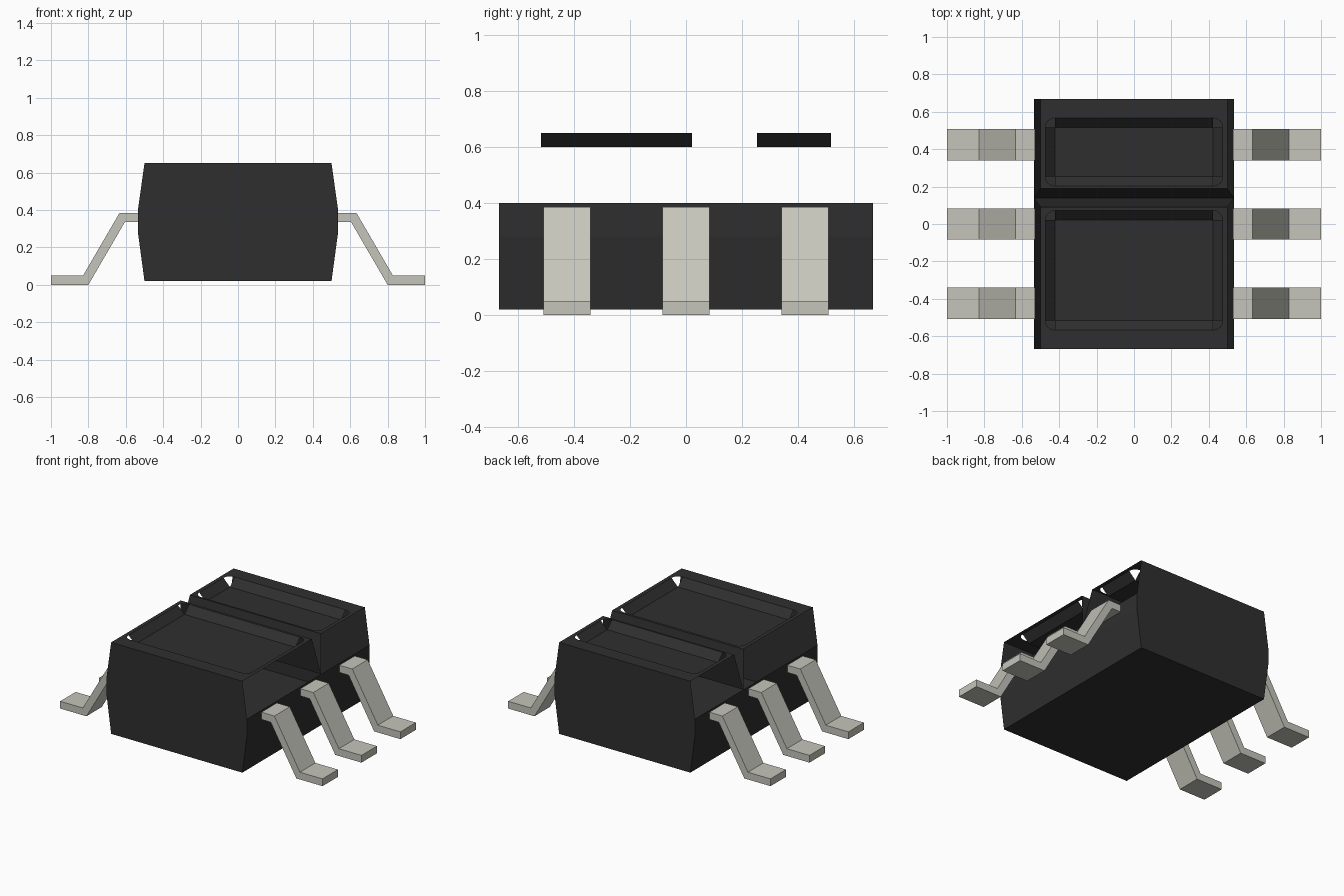
import bpy, bmesh, math
from mathutils import Vector

if "Cube" in bpy.data.objects:
    bpy.data.objects.remove(bpy.data.objects["Cube"], do_unlink=True)


def material(name, colour):
    m = bpy.data.materials.new(name)
    m.use_nodes = True
    m.diffuse_color = (*colour, 1)
    bsdf = next(n for n in m.node_tree.nodes if n.type == 'BSDF_PRINCIPLED')
    bsdf.inputs["Base Color"].default_value = (*colour, 1)
    bsdf.inputs["Roughness"].default_value = 0.6
    return m


BLACK = material("black_plastic", (0.028, 0.028, 0.028))
METAL = material("tinned_metal", (0.56, 0.56, 0.5))


def finish(name, bm, mat):
    bmesh.ops.remove_doubles(bm, verts=bm.verts, dist=0.0005)
    mesh = bpy.data.meshes.new(name)
    bm.to_mesh(mesh)
    bm.free()
    mesh.materials.append(mat)
    ob = bpy.data.objects.new(name, mesh)
    bpy.context.scene.collection.objects.link(ob)
    return ob


def face(bm, points, facing):
    """Add one flat face whose normal points along facing."""
    f = bm.faces.new([bm.verts.new(p) for p in points])
    f.normal_update()
    if f.normal.dot(Vector(facing)) < 0:
        f.normal_flip()


def loop(bm, points):
    verts = [bm.verts.new(p) for p in points]
    return [bm.edges.new((v, verts[i - 1])) for i, v in enumerate(verts)]


# Body dimensions
TOP_X, MID_X = 0.5, 0.535
BASE, WAIST, SHOULDER, TOP = 0.02, 0.28, 0.4, 0.65
END = 0.667
GROOVE_Y, GROOVE_HALF = 0.14, 0.05
POCKET_X, SLOPE = 0.473, 0.05


# Body shell: two ends, base and lower sides; the upper sides are open
bm = bmesh.new()
half = [(TOP_X, BASE), (MID_X, WAIST), (MID_X, SHOULDER), (TOP_X, TOP)]
outline = half + [(-x, z) for x, z in reversed(half)]
for s in (-1, 1):
    face(bm, [(x, s * END, z) for x, z in outline], (0, s, 0))
    for (xa, za), (xb, zb) in zip(half[:2], half[1:3]):
        face(bm, [(s * xa, -END, za), (s * xa, END, za),
                  (s * xb, END, zb), (s * xb, -END, zb)], (s, 0, 0))
face(bm, [(-TOP_X, -END, BASE), (TOP_X, -END, BASE),
          (TOP_X, END, BASE), (-TOP_X, END, BASE)], (0, 0, -1))

# V groove between the two halves of the top
for s in (-1, 1):
    y = GROOVE_Y + s * GROOVE_HALF
    face(bm, [(-TOP_X, y, TOP), (TOP_X, y, TOP),
              (MID_X, GROOVE_Y, SHOULDER), (-MID_X, GROOVE_Y, SHOULDER)], (0, -s, 0))
finish("body_shell", bm, BLACK)


def top_panel(name, y0, y1, p0, p1):
    """Top plate from y0 to y1 with a shallow sloped pocket from p0 to p1."""
    bm = bmesh.new()
    ix, a, b = POCKET_X - SLOPE, p0 + SLOPE, p1 - SLOPE
    floor = TOP - SLOPE
    rim = []
    corners = [(ix, b), (-ix, b), (-ix, a), (ix, a)]
    for k, (cx, cy) in enumerate(corners):
        for i in range(5):
            t = math.pi / 2 * (k + i / 4)
            rim.append((cx + SLOPE * math.cos(t), cy + SLOPE * math.sin(t), TOP))
    edges = loop(bm, [(-TOP_X, y0, TOP), (TOP_X, y0, TOP), (TOP_X, y1, TOP), (-TOP_X, y1, TOP)])
    edges += loop(bm, rim)
    bmesh.ops.triangle_fill(bm, edges=edges, use_beauty=True, normal=(0, 0, 1))

    # Pocket floor and four sloped walls, with open corners
    face(bm, [(x, y, floor) for x, y in corners], (0, 0, 1))
    for s in (-1, 1):
        face(bm, [(s * ix, a, floor), (s * ix, b, floor),
                  (s * POCKET_X, b, TOP), (s * POCKET_X, a, TOP)], (-s, 0, 1))
    for yi, yo in ((a, p0), (b, p1)):
        face(bm, [(-ix, yi, floor), (ix, yi, floor), (ix, yo, TOP), (-ix, yo, TOP)], (0, 0, 1))
    finish(name, bm, BLACK)


top_panel("front_top_panel", -END, GROOVE_Y - GROOVE_HALF, -0.567, 0.072)
top_panel("back_top_panel", GROOVE_Y + GROOVE_HALF, END, 0.203, 0.567)

# Six bent leads, three on each side
LEAD = [(0.53, 0.335), (0.605, 0.335), (0.8, 0), (1, 0),
        (1, 0.05), (0.828, 0.05), (0.633, 0.385), (0.53, 0.385)]
WIDTH = 0.168
for side, s in (("left", 1), ("right", -1)):
    for place, y in (("front", -0.424), ("middle", 0), ("back", 0.424)):
        bm = bmesh.new()
        f = bm.faces.new([bm.verts.new((s * x, y - WIDTH / 2, z)) for x, z in LEAD])
        out = bmesh.ops.extrude_face_region(bm, geom=[f])
        moved = [v for v in out["geom"] if isinstance(v, bmesh.types.BMVert)]
        bmesh.ops.translate(bm, verts=moved, vec=(0, WIDTH, 0))
        bmesh.ops.recalc_face_normals(bm, faces=bm.faces)
        finish(f"{side}_{place}_lead", bm, METAL)
